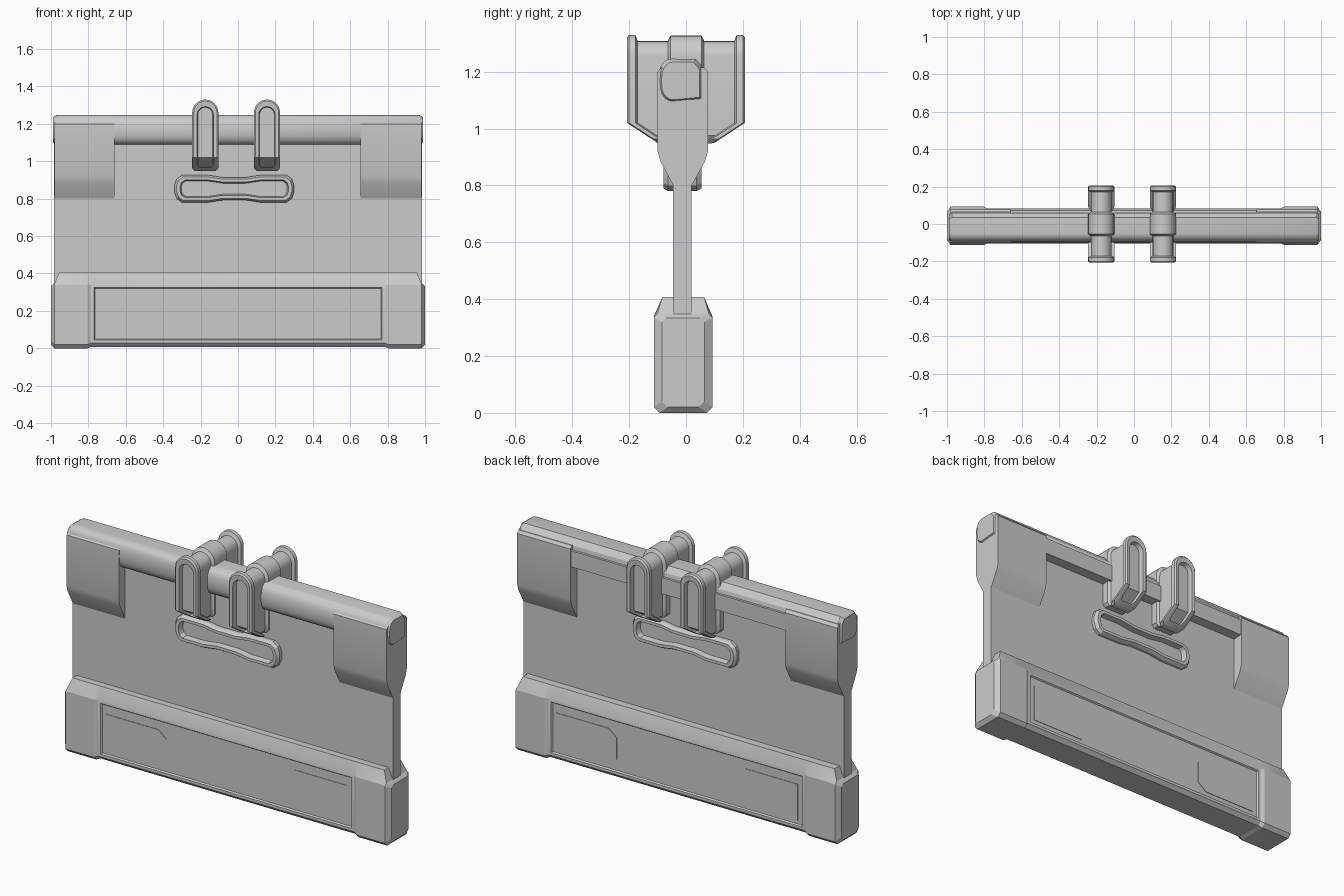
import bpy, bmesh, math
from mathutils import Vector

old = bpy.data.objects.get("Cube")
if old:
    bpy.data.objects.remove(old, do_unlink=True)

grey = bpy.data.materials.new("plain_grey")
grey.use_nodes = True
grey.diffuse_color = (0.6, 0.6, 0.6, 1)
grey.node_tree.nodes["Principled BSDF"].inputs["Base Color"].default_value = (0.6, 0.6, 0.6, 1)
MID = -0.01  # depth centre of the body


def finish(bm, name, angle=30):
    bmesh.ops.recalc_face_normals(bm, faces=bm.faces)
    mesh = bpy.data.meshes.new(name)
    bm.to_mesh(mesh)
    bm.free()
    obj = bpy.data.objects.new(name, mesh)
    bpy.context.collection.objects.link(obj)
    mesh.materials.append(grey)
    bpy.ops.object.select_all(action="DESELECT")
    obj.select_set(True)
    bpy.context.view_layer.objects.active = obj
    bpy.ops.object.shade_smooth_by_angle(angle=math.radians(angle))
    return obj


def loft(loops):
    """Skin matching point loops and cap both ends."""
    bm = bmesh.new()
    rings = [[bm.verts.new(p) for p in loop] for loop in loops]
    for a, b in zip(rings, rings[1:]):
        for i in range(len(a)):
            j = (i + 1) % len(a)
            bm.faces.new((a[i], a[j], b[j], b[i]))
    bm.faces.new(rings[0])
    bm.faces.new(rings[-1])
    return bm, rings


def prism(name, profile, x0, x1):
    """Extrude a (y, z) profile along x."""
    return finish(loft([[(x, y, z) for y, z in profile] for x in (x0, x1)])[0], name)


def box(name, x0, x1, y0, y1, z0, z1):
    return prism(name, [(y0, z0), (y1, z0), (y1, z1), (y0, z1)], x0, x1)


# Base: chamfered end caps with a slightly slimmer middle
def base_loop(x, half, bottom, shoulder, top, top_half):
    side = [(half - 0.02, bottom), (half, bottom + 0.02), (half, shoulder), (top_half, top)]
    return ([(x, MID + y, z) for y, z in side] +
            [(x, MID - y, z) for y, z in reversed(side)])


right_half = [(0.785, 0.094, 0.008, 0.34, 0.408, 0.073),
              (0.805, 0.103, 0, 0.34, 0.408, 0.073),
              (0.955, 0.103, 0, 0.34, 0.408, 0.073),
              (0.98, 0.103, 0, 0.335, 0.35, 0.09),
              (1.0, 0.075, 0.02, 0.32, 0.333, 0.06)]
bm, _ = loft([base_loop(-s[0], *s[1:]) for s in reversed(right_half)] +
             [base_loop(*s) for s in right_half])
bm.normal_update()
# Recessed long panels, front and back
panels = [f for f in bm.faces if abs(f.calc_center_median().x) < 0.01
          and abs(f.normal.y) > 0.99 and f.calc_area() > 0.3]
for f in panels:
    bmesh.ops.inset_region(bm, faces=[f], thickness=0.022)
    side = math.copysign(1, f.calc_center_median().y)
    bmesh.ops.inset_region(bm, faces=[f], thickness=0.008)
    for v in f.verts:
        v.co.y -= side * 0.008
finish(bm, "base", 20)

# Thin plates with clipped inner corners, on both faces
for side, face in ((-1, "front"), (1, "back")):
    for sx, hand in ((-1, "right"), (1, "left")):
        outline = [(0.74, 0.07), (0.42, 0.07), (0.37, 0.11), (0.37, 0.23), (0.42, 0.27), (0.74, 0.27)]
        bm, _ = loft([[(sx * x, MID + side * d, z) for x, z in outline] for d in (0.084, 0.089)])
        finish(bm, f"{face}_{hand}_plate", 20)

# Upright panel
box("panel", -0.983, 0.983, -0.045, 0.02, 0.345, 1.16)

# Top rail: round front, flat chamfered back, tapered ends
rail = [(0.06, 1.1), (0.06, 1.215), (0.035, 1.245)]
for i in range(11):
    a = math.radians(90 + 18 * i)
    rail.append((-0.05 + 0.048 * math.cos(a) * 1.0,
                 1.168 + 0.078 * math.copysign(abs(math.sin(a)) ** 0.75, math.sin(a))))


def rail_loop(x, k):
    return [(x, -0.02 + (y + 0.02) * k, 1.168 + (z - 1.168) * k) for y, z in rail]


finish(loft([rail_loop(-0.99, 0.85), rail_loop(-0.972, 1),
             rail_loop(0.972, 1), rail_loop(0.99, 0.85)])[0], "top_rail", 35)
box("back_rail", -0.95, 0.95, 0.0, 0.073, 1.1, 1.19)

# Corner brackets tapering onto the panel
bracket = [(-0.045, 0.8), (-0.09, 0.885), (-0.1, 0.92), (-0.1, 1.2), (-0.085, 1.215),
           (0.065, 1.215), (0.077, 1.2), (0.077, 0.92), (0.067, 0.885), (0.02, 0.8)]
prism("right_bracket", bracket, -0.982, -0.66)
prism("left_bracket", bracket, 0.655, 0.982)

# Slotted grips with a pinched waist
def grip_loop(half_x, half_z, y):
    cut = half_z * 0.55
    quarter = [(0.06, half_z - 0.012), (0.14, half_z), (half_x - cut, half_z),
               (half_x - cut * 0.3, half_z * 0.72), (half_x, half_z * 0.25)]
    upper = quarter + [(x, -z) for x, z in reversed(quarter)]
    pts = upper + [(-x, -z) for x, z in upper]
    return [(-0.02 + x, y, 0.853 + z) for x, z in pts]


for side, face in ((-1, "front"), (1, "back")):
    rows = [(0.32, 0.073, 0.02), (0.32, 0.073, 0.05), (0.308, 0.063, 0.067),
            (0.29, 0.047, 0.067), (0.283, 0.041, 0.036)]
    bm, _ = loft([grip_loop(hx, hz, MID - 0.003 + side * d) for hx, hz, d in rows])
    finish(bm, f"{face}_grip", 25)


# Clips: rounded spools whose rimmed ends bend inward at the bottom
BEND, LOW = 1.02, 0.948


def clip_loop(cx, half, top, bottom, y, bent):
    pts = [(half * 0.8, bottom), (half, bottom + 0.015), (half, BEND)]
    for i in range(13):
        a = math.pi * i / 12
        pts.append((half * math.cos(a), top - half + half * math.sin(a)))
    pts += [(-half, BEND), (-half, bottom + 0.015), (-half * 0.8, bottom)]
    out = []
    for x, z in pts:
        pull = max(0, BEND - z) / (BEND - LOW) * 0.11 if bent else 0
        out.append((cx + x, y - math.copysign(pull, y), z))
    return out


half_rows = [(0.04, 1.288, 0.972, 0.178, True), (0.044, 1.292, 0.968, 0.205, True),
             (0.062, 1.322, 0.952, 0.207, True), (0.07, 1.33, LOW, 0.2, True),
             (0.07, 1.33, LOW, 0.178, True), (0.055, 1.308, 0.96, 0.17, True),
             (0.055, 1.308, 0.96, 0.064, False), (0.07, 1.328, 0.96, 0.054, False)]
for cx, name in ((-0.175, "right_clip"), (0.155, "left_clip")):
    loops = [clip_loop(cx, h, t, b, -y, k) for h, t, b, y, k in half_rows]
    loops += [clip_loop(cx, h, t, b, y, k) for h, t, b, y, k in reversed(half_rows)]
    bm, rings = loft(loops)
    # Crease the recessed end faces along the bend
    for ring in (rings[0], rings[-1]):
        bmesh.ops.connect_verts(bm, verts=[ring[2], ring[-3]])
    finish(bm, name, 35)
